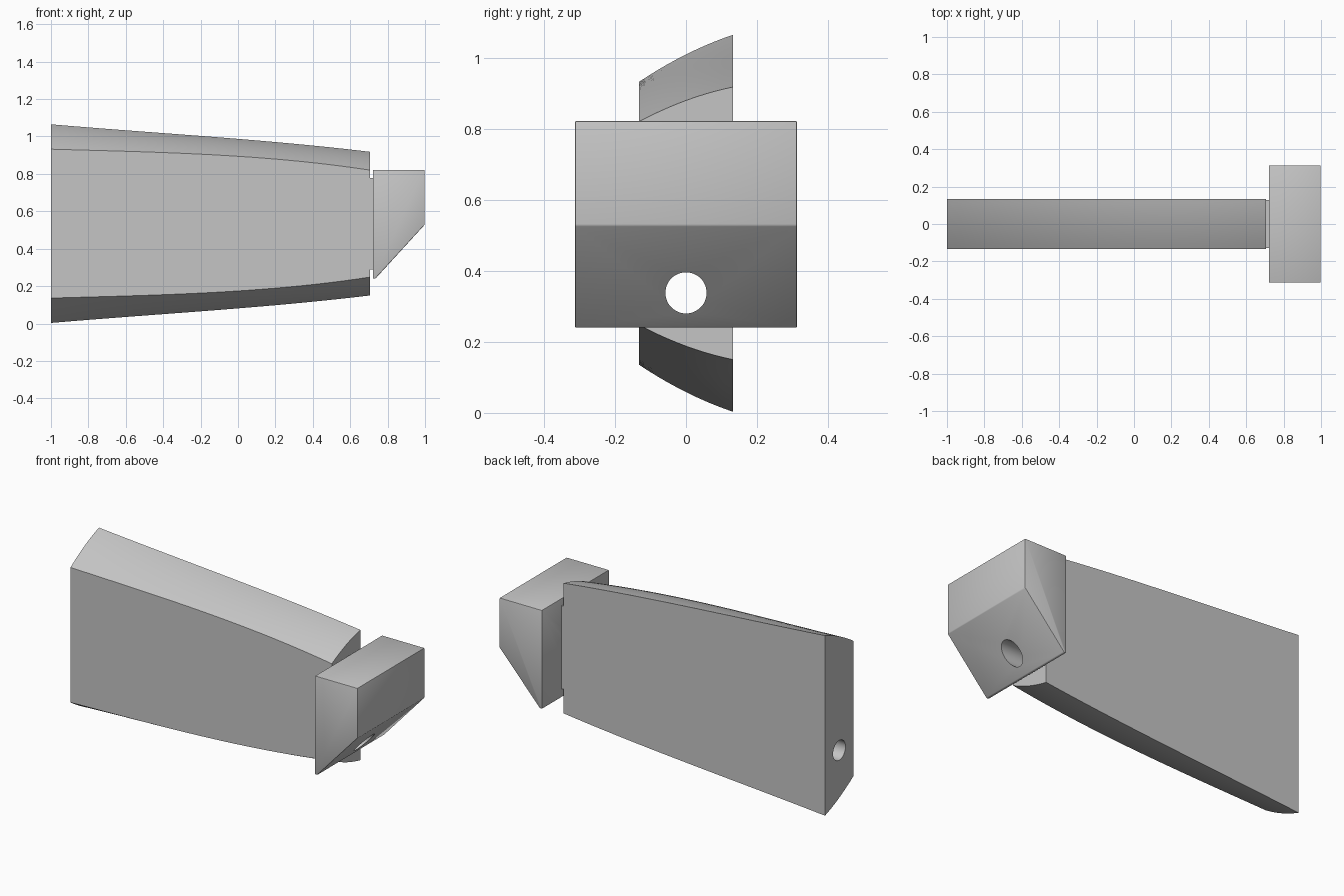
import bpy, bmesh, math

cube = bpy.data.objects.get("Cube")
if cube:
    bpy.data.objects.remove(cube, do_unlink=True)

MID_Z = 0.534

grey = bpy.data.materials.new("plain grey")
grey.use_nodes = True
GREY = (0.56, 0.56, 0.56, 1)
grey.diffuse_color = GREY
grey.node_tree.nodes["Principled BSDF"].inputs["Base Color"].default_value = GREY


def loft(name, rings):
    """Skin a row of matching closed rings and cap both ends."""
    bm = bmesh.new()
    loops = [[bm.verts.new(p) for p in ring] for ring in rings]
    for a, b in zip(loops, loops[1:]):
        for i in range(len(a)):
            j = (i + 1) % len(a)
            bm.faces.new((a[i], a[j], b[j], b[i]))
    bm.faces.new(loops[0])
    bm.faces.new(loops[-1])
    bmesh.ops.recalc_face_normals(bm, faces=bm.faces)
    mesh = bpy.data.meshes.new(name)
    bm.to_mesh(mesh)
    bm.free()
    ob = bpy.data.objects.new(name, mesh)
    bpy.context.collection.objects.link(ob)
    mesh.materials.append(grey)
    return ob


def interpolate(points, t):
    """Smooth curve through evenly chosen (position, value) points."""
    total = 0
    for i, (xi, yi) in enumerate(points):
        w = yi
        for j, (xj, _) in enumerate(points):
            if i != j:
                w *= (t - xj) / (xi - xj)
        total += w
    return total


# Half heights of the blade along its length, at the front and back faces
front_edge = [(-1, 0.398), (-0.4, 0.380), (0.3, 0.336), (0.705, 0.286)]
back_edge = [(-1, 0.531), (-0.4, 0.484), (0.3, 0.427), (0.705, 0.384)]


def blade_ring(x):
    f, b = interpolate(front_edge, x), interpolate(back_edge, x)
    upper = []
    for k in range(11):
        t = k / 10
        h = f + (b - f) * t + 0.044 * t * (1 - t)
        upper.append((-0.133 + 0.266 * t, h))
    section = upper + [(y, -h) for y, h in reversed(upper)]
    return [(x, y, MID_Z + h) for y, h in section]


blade = loft("blade", [blade_ring(-1 + 1.705 * i / 24) for i in range(25)])


# Thin neck joining blade and end block
def rectangle(x):
    return [(x, sy * 0.128, MID_Z + sz * 0.245)
            for sy, sz in ((-1, -1), (1, -1), (1, 1), (-1, 1))]


neck = loft("neck", [rectangle(0.704), rectangle(0.722)])

# End block with a sloping underside
profile = [(0.721, 0.24), (0.735, 0.24), (0.998, 0.528), (0.998, 0.822), (0.721, 0.822)]
block = loft("end_block", [[(x, y, z) for x, z in profile] for y in (-0.313, 0.313)])
bevel = block.modifiers.new("soft edges", 'BEVEL')
bevel.width = 0.004
bevel.segments = 2

# Round bore through the whole length
bpy.ops.mesh.primitive_cylinder_add(vertices=48, radius=0.058, depth=3,
                                    location=(0, 0, 0.338),
                                    rotation=(0, math.pi / 2, 0))
cutter = bpy.context.object
cutter.name = "bore_cutter"
cutter.data.materials.append(grey)

for ob in (blade, neck, block):
    cut = ob.modifiers.new("bore", 'BOOLEAN')
    cut.object = cutter
    cut.operation = 'DIFFERENCE'
    cut.solver = 'EXACT'
    bpy.ops.object.select_all(action='DESELECT')
    ob.select_set(True)
    bpy.context.view_layer.objects.active = ob
    for m in list(ob.modifiers):
        bpy.ops.object.modifier_apply(modifier=m.name)
    bpy.ops.object.shade_smooth_by_angle(angle=math.radians(30))

bpy.data.objects.remove(cutter, do_unlink=True)
